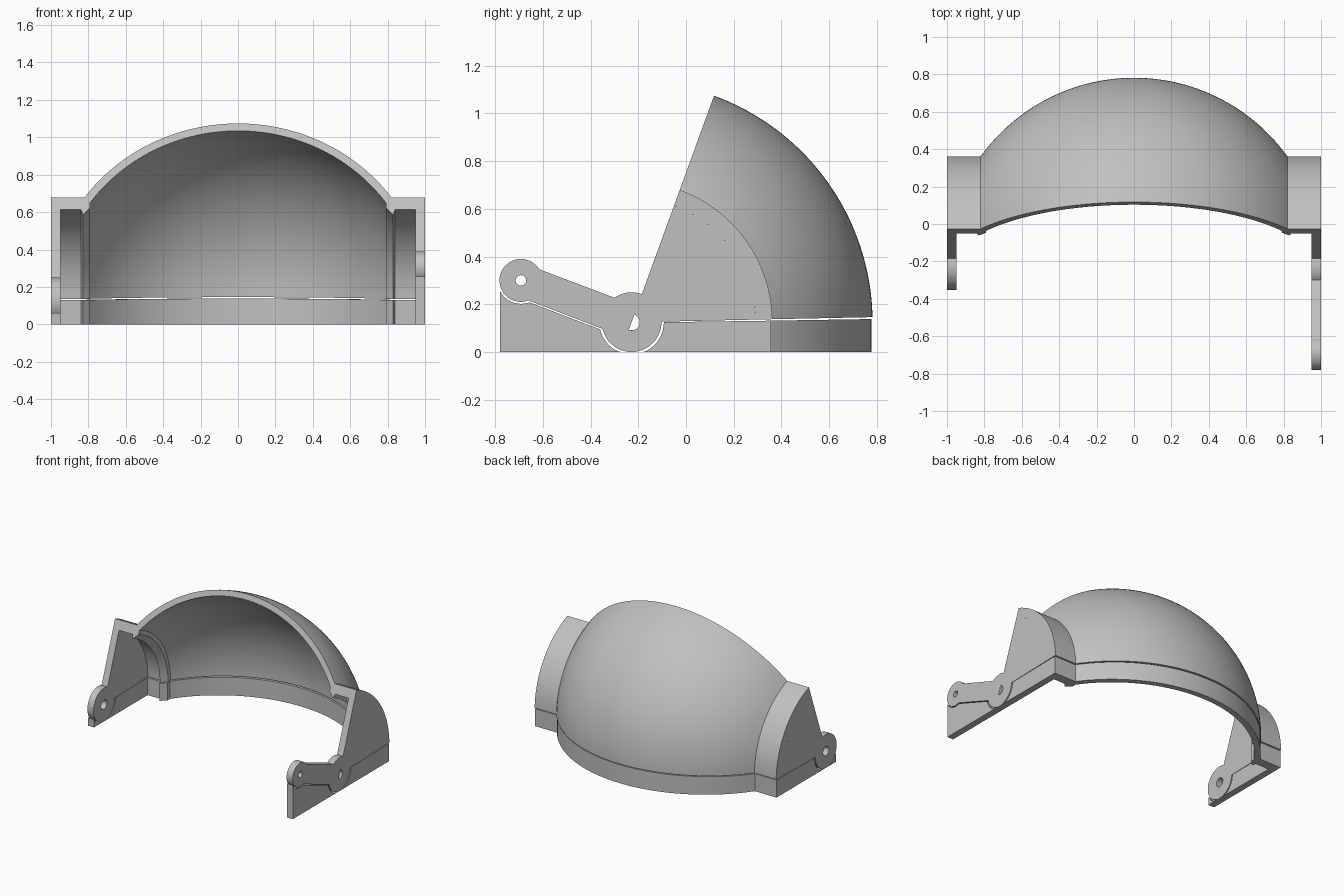
import bpy, bmesh
from math import sin, cos, radians, sqrt
from mathutils import Matrix

if "Cube" in bpy.data.objects:
    bpy.data.objects.remove(bpy.data.objects["Cube"], do_unlink=True)

grey = bpy.data.materials.new("plain_grey")
grey.use_nodes = True
GREY = (0.53, 0.53, 0.53, 1)
grey.diffuse_color = GREY
grey.node_tree.nodes["Principled BSDF"].inputs["Base Color"].default_value = GREY

HINGE = (-0.228, 0.125)   # y, z of the hinge axis
TIP = (-0.692, 0.3)       # y, z of the lever eye
OPEN, GAP = 70, 1.2       # shell sweep limits in degrees
DOME, DOME_IN = 1.01, 0.968
DRUM, DRUM_IN = 0.59, 0.52


def finish(name, mesh):
    obj = bpy.data.objects.new(name, mesh)
    bpy.context.collection.objects.link(obj)
    mesh.materials.clear()
    mesh.materials.append(grey)
    bpy.ops.object.select_all(action='DESELECT')
    obj.select_set(True)
    bpy.context.view_layer.objects.active = obj
    bpy.ops.object.shade_smooth_by_angle(angle=radians(25))
    return obj


def arc(center, r, a, b, n=32):
    angles = [radians(a + (b - a) * i / n) for i in range(n + 1)]
    return [(center[0] + r * cos(t), center[1] + r * sin(t)) for t in angles]


def loft(name, sections):
    """Skin equal closed sections and cap both ends."""
    bm = bmesh.new()
    rings = [[bm.verts.new(p) for p in s] for s in sections]
    n = len(rings[0])
    for a, b in zip(rings, rings[1:]):
        for i in range(n):
            j = (i + 1) % n
            bm.faces.new((a[i], a[j], b[j], b[i]))
    bm.faces.new(rings[0])
    bm.faces.new(rings[-1])
    bmesh.ops.recalc_face_normals(bm, faces=bm.faces)
    mesh = bpy.data.meshes.new(name)
    bm.to_mesh(mesh)
    bm.free()
    return finish(name, mesh)


def plate(name, x, *outlines):
    """Side plate from y/z outlines; later outlines are holes."""
    curve = bpy.data.curves.new(name + "_outline", 'CURVE')
    curve.dimensions = '2D'
    curve.fill_mode = 'BOTH'
    curve.extrude = 0.025
    for pts in outlines:
        sp = curve.splines.new('POLY')
        sp.points.add(len(pts) - 1)
        for p, (u, v) in zip(sp.points, pts):
            p.co = (u, v, 0, 1)
        sp.use_cyclic_u = True
    temp = bpy.data.objects.new(name + "_temp", curve)
    bpy.context.collection.objects.link(temp)
    graph = bpy.context.evaluated_depsgraph_get()
    mesh = bpy.data.meshes.new_from_object(temp.evaluated_get(graph))
    bpy.data.objects.remove(temp, do_unlink=True)
    # local x, y, z become world y, z, x
    mesh.transform(Matrix(((0, 0, 1, x), (1, 0, 0, 0), (0, 1, 0, 0), (0, 0, 0, 1))))
    bm = bmesh.new()
    bm.from_mesh(mesh)
    bmesh.ops.remove_doubles(bm, verts=bm.verts, dist=0.0001)
    bmesh.ops.recalc_face_normals(bm, faces=bm.faces)
    bm.to_mesh(mesh)
    bm.free()
    return finish(name, mesh)


# Wall profile (x, radius): dome, drum and an inward rib where they meet
def half_dome(radius, x_end, n=28):
    return [(x_end * i / n, sqrt(radius ** 2 - (x_end * i / n) ** 2)) for i in range(n + 1)]


outer = half_dome(DOME, 0.82) + [(1, DRUM), (1, DRUM_IN)]
inner = half_dome(DOME_IN, 0.79) + [(0.79, 0.53), (0.83, 0.49), (0.84, DRUM_IN)]


def whole(half):
    return [(-x, r) for x, r in half[:0:-1]] + half


profile = whole(outer) + whole(inner)[::-1]

# Swinging shell
steps = 48
sweep = [radians(GAP + (OPEN - GAP) * i / steps) for i in range(steps + 1)]
loft("dome_shell", [[(x, HINGE[0] + r * cos(t), HINGE[1] + r * sin(t)) for x, r in profile]
                    for t in sweep])


# Fixed base rim under the shell
def rim_top(y):
    return 0.124 + 0.016 * (y + 0.1)


rim = [(x, HINGE[0] + r - 0.005) for x, r in profile]
loft("base_rim", [[(x, y, 0) for x, y in rim], [(x, y, rim_top(y)) for x, y in rim]])

# Shell side plates with hinge discs; the left one carries the lever
sector = arc(HINGE, DRUM_IN, GAP, OPEN)
lever = arc(HINGE, 0.125, OPEN, 125) + arc(TIP, 0.09, 31, 291) + arc(HINGE, 0.125, 193, 361)
disc = arc(HINGE, 0.125, OPEN, 361, 48)
half_hole = arc(HINGE, 0.034, -110, OPEN)
plate("left_side_plate", 0.975, sector + lever, half_hole, arc(TIP, 0.022, 0, 348, 29))
plate("right_side_plate", -0.975, sector + disc, arc(HINGE, 0.034, 0, 348, 29))

# Base side plates, cut away around the hinge disc and lever
back = HINGE[0] + DRUM_IN - 0.005


def base_plate(name, x, cut_end, front):
    cut = [(y, max(z, 0.001)) for y, z in arc(HINGE, 0.135, 0, cut_end, 40)]
    front_y = front[-1][0]
    plate(name, x, [(front_y, 0), (back, 0), (back, rim_top(back))] + cut + front)


base_plate("left_base_plate", 0.975, -167, arc(TIP, 0.098, 291, 207))
base_plate("right_base_plate", -0.975, -152, [(-0.347, 0.06)])
